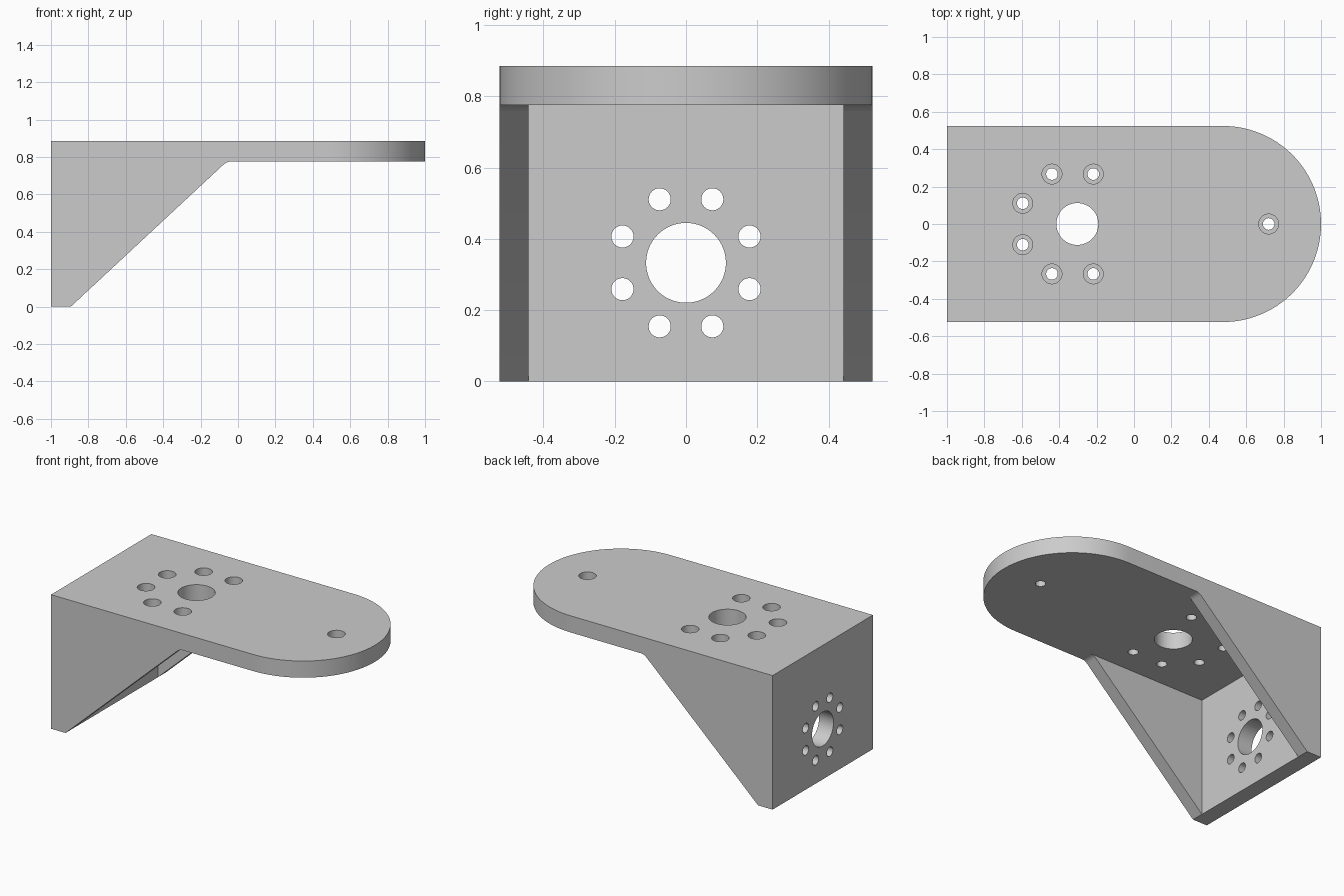
import bpy, bmesh
from math import pi, sin, cos, radians
from mathutils import Matrix, Vector

cube = bpy.data.objects.get("Cube")
if cube:
    bpy.data.objects.remove(cube)

# Main dimensions
HALF_W = 0.524      # half width of the bracket
INNER_W = 0.442     # half width between the gussets
TOP, UNDER = 0.886, 0.776
WALL = -0.894       # inner face of the upright wall

grey = bpy.data.materials.new("plain_grey")
grey.use_nodes = True
grey.diffuse_color = (0.6, 0.6, 0.6, 1)
grey.node_tree.nodes["Principled BSDF"].inputs["Base Color"].default_value = (0.6, 0.6, 0.6, 1)


def to_object(name, bm):
    bmesh.ops.recalc_face_normals(bm, faces=bm.faces)
    mesh = bpy.data.meshes.new(name)
    bm.to_mesh(mesh)
    bm.free()
    obj = bpy.data.objects.new(name, mesh)
    bpy.context.collection.objects.link(obj)
    mesh.materials.append(grey)
    return obj


def prism(name, points, direction):
    """Extrude a closed outline along a direction."""
    bm = bmesh.new()
    face = bm.faces.new([bm.verts.new(p) for p in points])
    new = bmesh.ops.extrude_face_region(bm, geom=[face])["geom"]
    bmesh.ops.translate(bm, vec=direction,
                        verts=[v for v in new if isinstance(v, bmesh.types.BMVert)])
    return to_object(name, bm)


def drills(name, holes, depth, axis="Z"):
    """Cylinders as (centre, radius, segments), joined in one cutter."""
    bm = bmesh.new()
    turn = Matrix.Rotation(pi / 2, 4, "Y") if axis == "X" else Matrix()
    for centre, radius, segments in holes:
        bmesh.ops.create_cone(bm, cap_ends=True, segments=segments, radius1=radius,
                              radius2=radius, depth=depth,
                              matrix=Matrix.Translation(centre) @ turn)
    return to_object(name, bm)


def combine(target, cutter, operation):
    mod = target.modifiers.new(operation.lower(), "BOOLEAN")
    mod.operation, mod.solver, mod.object = operation, "EXACT", cutter
    bpy.context.view_layer.objects.active = target
    bpy.ops.object.modifier_apply(modifier=mod.name)
    bpy.data.objects.remove(cutter)


# Side profile: wall, sloping gusset with a small fillet, and top plate
start, corner = Vector((WALL, 0)), Vector((-0.06, UNDER))
p0 = corner + (start - corner).normalized() * 0.025
p2 = corner + Vector((0.025, 0))
fillet = []
for i in range(7):
    t = i / 6
    fillet.append(p0 * (1 - t) ** 2 + corner * 2 * t * (1 - t) + p2 * t * t)
side = [(-1, 0), start, *fillet, (1.2, UNDER), (1.2, TOP), (-1, TOP)]
bracket = prism("angle_bracket", [(x, -HALF_W, z) for x, z in side], (0, 2 * HALF_W, 0))

# Rounded end of the top plate
centre_x = 1 - HALF_W
outline = [(-1.2, 0.7), (-1.2, -0.7), (0.2, -0.7), (0.2, -HALF_W)]
outline += [(centre_x + HALF_W * cos(a), HALF_W * sin(a))
            for a in (radians(-90 + 180 * i / 64) for i in range(65))]
outline += [(0.2, HALF_W), (0.2, 0.7)]
combine(bracket, prism("plan_cutter", [(x, y, -0.2) for x, y in outline], (0, 0, 1.4)),
        "INTERSECT")

# Open space between the two gussets
pocket = [(WALL, -INNER_W), (0.3, -INNER_W), (0.3, INNER_W), (WALL, INNER_W)]
combine(bracket, prism("pocket_cutter", [(x, y, -0.2) for x, y in pocket],
                       (0, 0, UNDER + 0.2)), "DIFFERENCE")

# Wall: bearing hole with a ring of eight screw holes
wall_holes = [((-0.95, 0, 0.333), 0.112, 64)]
for k in range(8):
    a = radians(22.5 + 45 * k)
    wall_holes.append(((-0.95, 0.193 * cos(a), 0.333 + 0.193 * sin(a)), 0.031, 32))
combine(bracket, drills("wall_drills", wall_holes, 0.3, "X"), "DIFFERENCE")

# Top plate: bearing hole, six counterbored screw holes and one at the round end
spots = [(0.72, 0)]
for k in range(1, 7):
    a = radians(22.5 + 45 * k)
    spots.append((-0.328 + 0.289 * cos(a), 0.289 * sin(a)))
combine(bracket, drills("counterbores", [((x, y, TOP + 0.03), 0.053, 32) for x, y in spots],
                        0.2), "DIFFERENCE")
through = [((x, y, 0.83), 0.031, 32) for x, y in spots]
through.append(((-0.303, 0, 0.83), 0.112, 64))
combine(bracket, drills("top_drills", through, 0.3), "DIFFERENCE")

# Smooth the round walls, keep the edges crisp
bpy.ops.object.select_all(action="DESELECT")
bracket.select_set(True)
bpy.context.view_layer.objects.active = bracket
bpy.ops.object.shade_smooth_by_angle(angle=radians(30))
